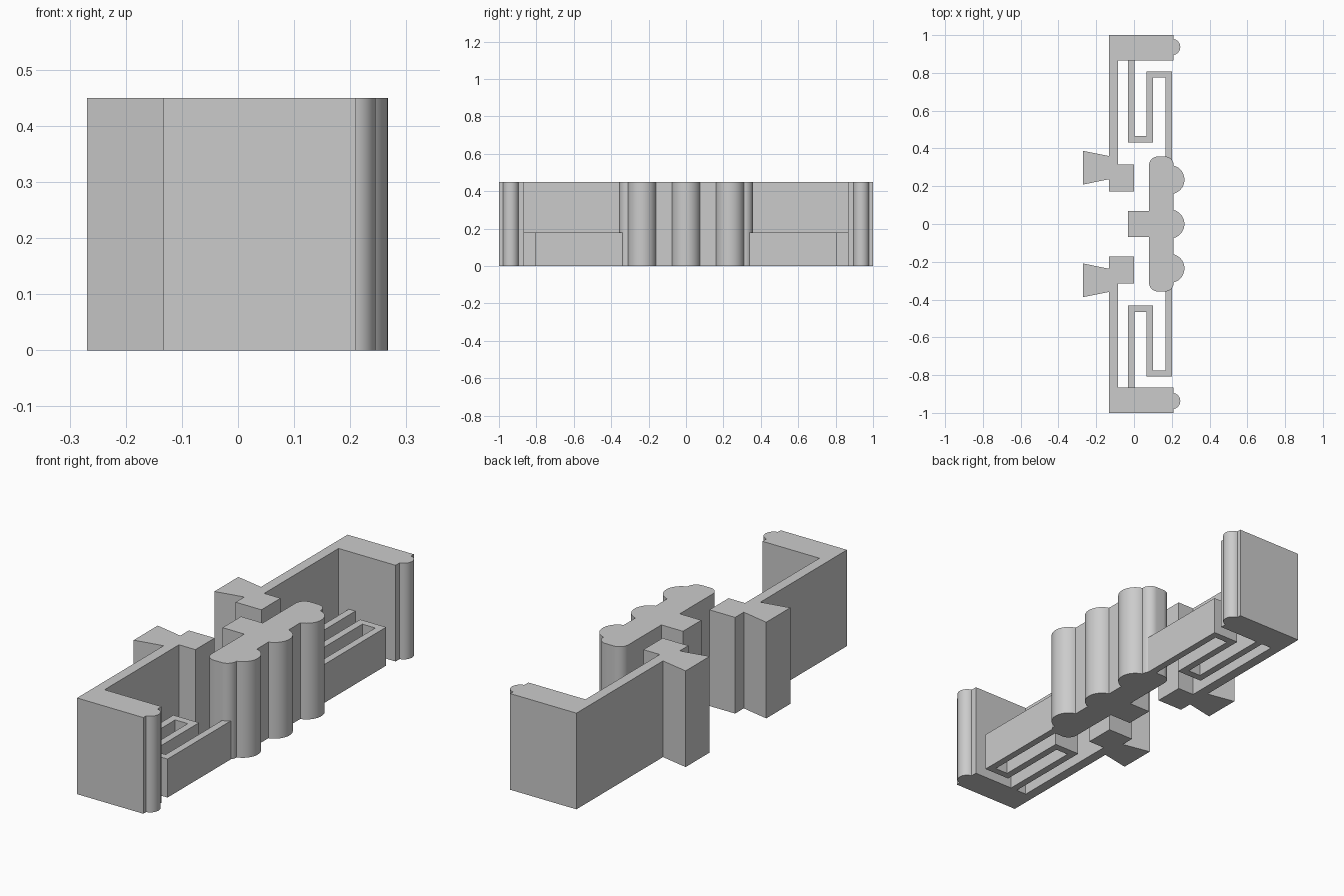
import bpy
import bmesh
import math

HEIGHT = 0.45
SPRING_HEIGHT = 0.18
FACE_X = 0.21   # flat face that carries the rounded ribs

if "Cube" in bpy.data.objects:
    bpy.data.objects.remove(bpy.data.objects["Cube"])

GREY = (0.6, 0.6, 0.6, 1)
grey = bpy.data.materials.new("plain grey")
grey.use_nodes = True
grey.diffuse_color = GREY
grey.node_tree.nodes["Principled BSDF"].inputs["Base Color"].default_value = GREY


def arc(cx, cy, r, start, end, steps=12):
    """Points on an arc, angles in radians."""
    angles = [start + (end - start) * i / steps for i in range(steps + 1)]
    return [(cx + r * math.cos(a), cy + r * math.sin(a)) for a in angles]


def rib(cx, cy, r):
    """Round rib cut off by the flat face, from low y to high y."""
    a = math.acos((FACE_X - cx) / r)
    return arc(cx, cy, r, -a, a, 24)


def extrude(name, outline, height, side=1):
    """Prism standing on the ground; side=-1 mirrors it across y."""
    bm = bmesh.new()
    base = bm.faces.new([bm.verts.new((x, y * side, 0)) for x, y in outline])
    top = bmesh.ops.extrude_face_region(bm, geom=[base])["geom"]
    verts = [g for g in top if isinstance(g, bmesh.types.BMVert)]
    bmesh.ops.translate(bm, vec=(0, 0, height), verts=verts)
    bmesh.ops.recalc_face_normals(bm, faces=bm.faces)
    mesh = bpy.data.meshes.new(name)
    bm.to_mesh(mesh)
    bm.free()
    mesh.materials.append(grey)
    obj = bpy.data.objects.new(name, mesh)
    bpy.context.collection.objects.link(obj)
    bpy.ops.object.select_all(action="DESELECT")
    obj.select_set(True)
    bpy.context.view_layer.objects.active = obj
    bpy.ops.object.shade_smooth_by_angle(angle=math.radians(30))


# End block with round nub, thin back wall, inner foot and flared tail
bracket = [(-0.133, 1), (-0.133, 0.36), (-0.269, 0.387), (-0.269, 0.209),
           (-0.133, 0.237), (-0.133, 0.173), (0, 0.173), (0, 0.315),
           (-0.085, 0.315), (-0.085, 0.865), (FACE_X, 0.865)]
bracket += rib(0.202, 0.937, 0.043) + [(FACE_X, 1)]

# Folded flat spring, ends sunk slightly into its neighbours
spring = [(-0.032, 0.88), (-0.032, 0.432), (0.101, 0.432), (0.101, 0.775),
          (0.168, 0.775), (0.168, 0.33), (0.201, 0.33), (0.201, 0.808),
          (0.067, 0.808), (0.067, 0.467), (0.002, 0.467), (0.002, 0.88)]

for label, side in (("back", 1), ("front", -1)):
    extrude(label + "_bracket", bracket, HEIGHT, side)
    extrude(label + "_spring", spring, SPRING_HEIGHT, side)

# Central grip: rounded bar with three ribs and a stem behind it
q = math.pi / 2
corner, half = 0.045, 0.357
grip = arc(0.08 + corner, corner - half, corner, 2 * q, 3 * q)
grip += arc(FACE_X - corner, corner - half, corner, 3 * q, 4 * q)
for y in (-0.235, 0, 0.235):
    grip += rib(0.19, y, 0.077)
grip += arc(FACE_X - corner, half - corner, corner, 0, q)
grip += arc(0.08 + corner, half - corner, corner, q, 2 * q)
grip += [(0.08, 0.068), (-0.032, 0.068), (-0.032, -0.068), (0.08, -0.068)]
extrude("central_grip", grip, HEIGHT)
